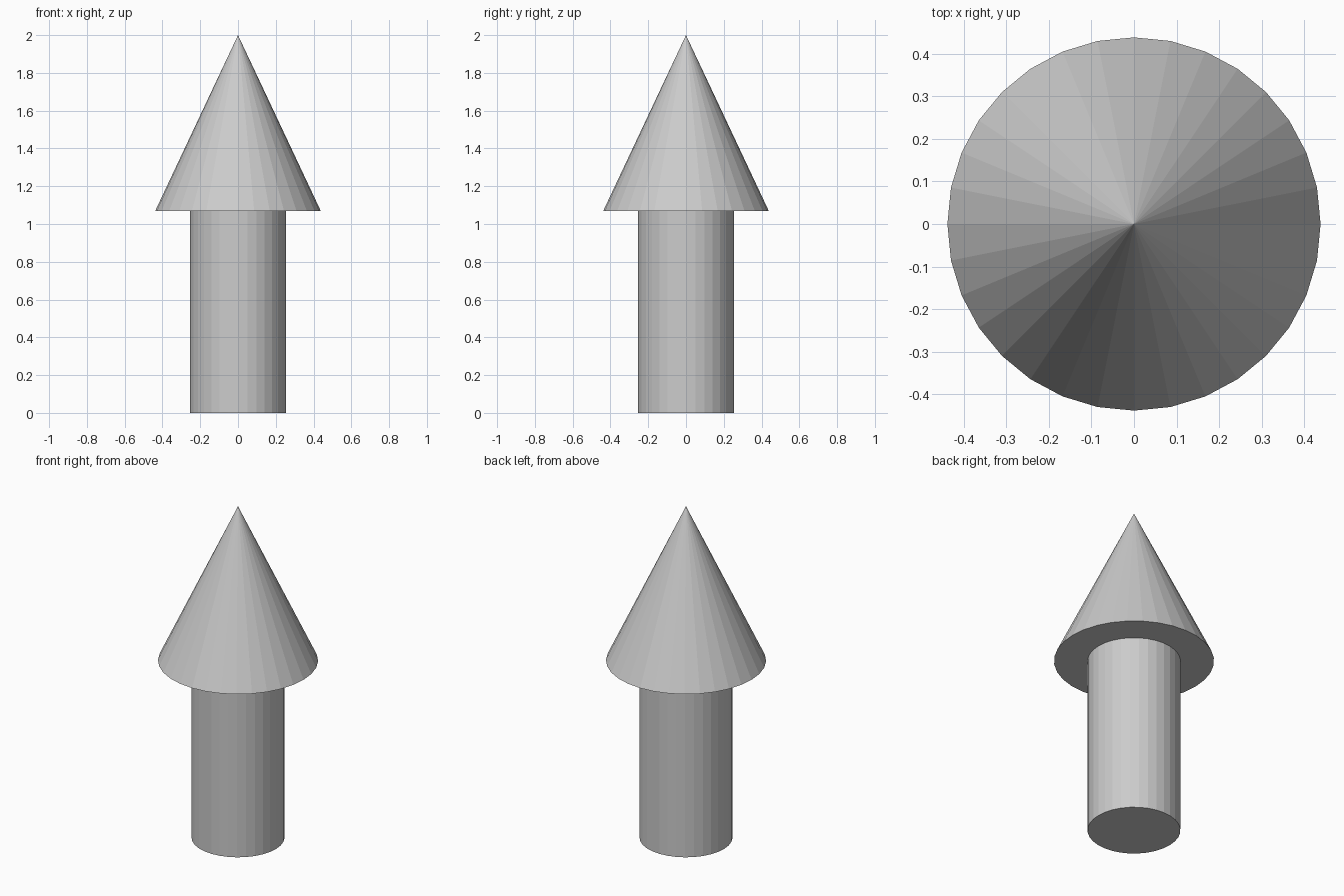
import bpy

if "Cube" in bpy.data.objects:
    bpy.data.objects.remove(bpy.data.objects["Cube"])

SIDES = 32
SHAFT_R, HEAD_R = 0.254, 0.438
HEAD_Z, TOP_Z = 1.07, 2.0

# Shaft: flat-faced cylinder standing on the ground
bpy.ops.mesh.primitive_cylinder_add(vertices=SIDES, radius=SHAFT_R, depth=HEAD_Z,
                                    location=(0, 0, HEAD_Z / 2))
bpy.context.object.name = "shaft"

# Head: wider cone with a closed underside, resting on the shaft
bpy.ops.mesh.primitive_cone_add(vertices=SIDES, radius1=HEAD_R, radius2=0,
                                depth=TOP_Z - HEAD_Z,
                                location=(0, 0, (HEAD_Z + TOP_Z) / 2))
bpy.context.object.name = "cone_head"
